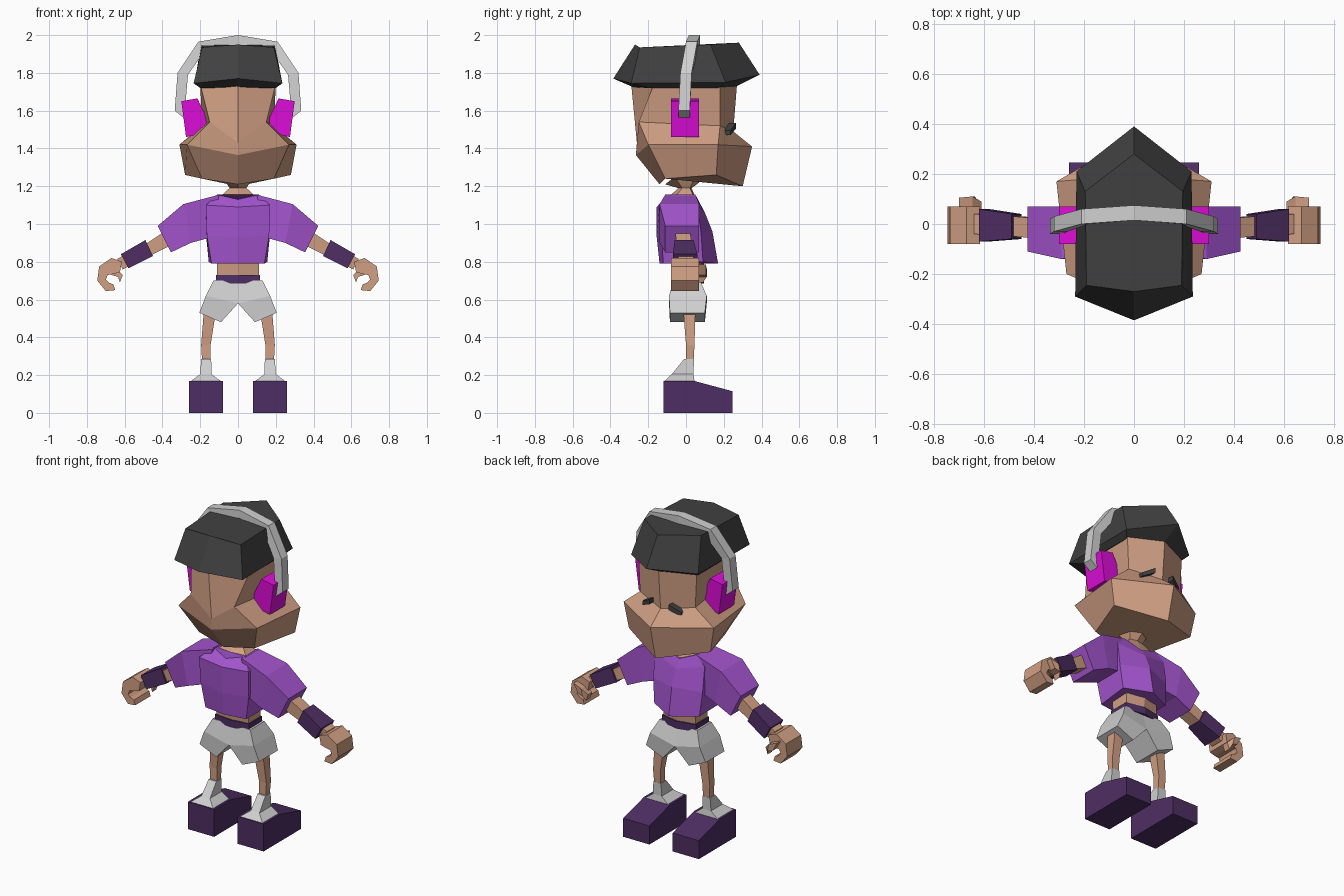
import bpy, bmesh, math
from mathutils import Vector

if "Cube" in bpy.data.objects:
    bpy.data.objects.remove(bpy.data.objects["Cube"])


def material(name, rgb):
    m = bpy.data.materials.new(name)
    m.use_nodes = True
    m.diffuse_color = (*rgb, 1)
    m.node_tree.nodes["Principled BSDF"].inputs["Base Color"].default_value = (*rgb, 1)
    return m


skin = material("skin", (0.64, 0.35, 0.23))
purple = material("shirt purple", (0.37, 0.09, 0.62))
plum = material("dark plum", (0.076, 0.027, 0.125))
grey = material("light grey", (0.63, 0.63, 0.63))
black = material("charcoal", (0.052, 0.052, 0.052))
magenta = material("magenta", (0.72, 0.004, 0.68))


def loft(name, rings, mat):
    """Skin a solid through rings with equal point counts, flat shaded."""
    bm = bmesh.new()
    vs = [[bm.verts.new(p) for p in r] for r in rings]
    n = len(rings[0])
    for a, b in zip(vs, vs[1:]):
        for i in range(n):
            j = (i + 1) % n
            bm.faces.new((a[i], a[j], b[j], b[i]))
    bm.faces.new(vs[0])
    bm.faces.new(vs[-1])
    bmesh.ops.recalc_face_normals(bm, faces=bm.faces)
    me = bpy.data.meshes.new(name)
    bm.to_mesh(me)
    bm.free()
    me.materials.append(mat)
    ob = bpy.data.objects.new(name, me)
    bpy.context.collection.objects.link(ob)
    return ob


def pair(name, rings, mat):
    """Build the part on the left and its reflection on the right."""
    for side, s in (("left", 1), ("right", -1)):
        loft(f"{side}_{name}", [[(s * p[0], p[1], p[2]) for p in r] for r in rings], mat)


def hexa(back, back_corner, front_corner, front):
    """Six-sided symmetric ring; back and front are (y, z), corners (x, y, z)."""
    def flip(p):
        return (-p[0], p[1], p[2])
    return [(0, *back), back_corner, front_corner, (0, *front),
            flip(front_corner), flip(back_corner)]


def rect(x0, x1, y0, y1, z0, z1=None):
    """Four-sided ring; height runs from z0 at x0 to z1 at x1."""
    z1 = z0 if z1 is None else z1
    return [(x0, y0, z0), (x1, y0, z1), (x1, y1, z1), (x0, y1, z0)]


def slab(top, bottom, y0, y1):
    """Ring across an arm: top and bottom are (x, z)."""
    return [(top[0], y0, top[1]), (top[0], y1, top[1]),
            (bottom[0], y1, bottom[1]), (bottom[0], y0, bottom[1])]


# Head: small chin, wide jaw, pinched cheeks, tapered cranium
loft("head", [
    hexa((-0.14, 1.21), (0.19, -0.11, 1.24), (0.28, 0.16, 1.26), (0.30, 1.20)),
    hexa((-0.265, 1.365), (0.27, -0.20, 1.42), (0.31, 0.17, 1.42), (0.35, 1.41)),
    hexa((-0.26, 1.43), (0.15, -0.25, 1.54), (0.19, 0.18, 1.52), (0.25, 1.49)),
    hexa((-0.29, 1.74), (0.20, -0.17, 1.74), (0.20, 0.18, 1.74), (0.27, 1.74)),
], skin)

# Slanted eyes on the face
pair("eye", [[(0.065, y, 1.535), (0.135, y - 0.03, 1.495),
              (0.135, y - 0.03, 1.47), (0.065, y, 1.505)] for y in (0.20, 0.265)], black)

# Cap of hair with an overhanging rim
loft("hair_cap", [
    hexa((-0.28, 1.725), (0.20, -0.20, 1.72), (0.20, 0.17, 1.72), (0.26, 1.725)),
    hexa((-0.385, 1.77), (0.235, -0.29, 1.745), (0.23, 0.21, 1.75), (0.39, 1.79)),
    hexa((-0.27, 1.95), (0.19, -0.245, 1.935), (0.195, 0.13, 1.95), (0.28, 1.96)),
], black)

# Headphone band: (outer x, outer z, inner x, inner z, y centre)
half_band = [(0.335, 1.60, 0.285, 1.56, -0.01), (0.32, 1.80, 0.265, 1.79, 0.0),
             (0.21, 1.965, 0.18, 1.91, 0.03)]
band = ([(-a, b, -c, d, y) for a, b, c, d, y in half_band]
        + [(0, 2.0, 0, 1.95, 0.045)] + half_band[::-1])
loft("headphone_band", [[(a, y - 0.03, b), (a, y + 0.03, b), (c, y + 0.03, d), (c, y - 0.03, d)]
                        for a, b, c, d, y in band], grey)

# Ear cups lean inwards at the bottom
pair("ear_cup", [
    [(0.16, y, 1.55), (0.215, y, 1.665), (0.30, y, 1.65), (0.275, y, 1.46), (0.19, y, 1.48)]
    for y in (-0.08, 0.07)], magenta)

# Neck flares into the chest and under the jaw
loft("neck", [
    hexa((-0.13, 1.11), (0.11, -0.07, 1.13), (0.11, 0.05, 1.13), (0.07, 1.09)),
    hexa((-0.04, 1.19), (0.045, -0.02, 1.19), (0.045, 0.02, 1.19), (0.03, 1.19)),
    hexa((-0.11, 1.21), (0.08, -0.06, 1.25), (0.07, 0.05, 1.25), (0.07, 1.22)),
], skin)

# Shirt body and sleeves
loft("shirt", [
    hexa((-0.14, 0.79), (0.14, -0.12, 0.79), (0.155, 0.09, 0.80), (0.17, 0.79)),
    hexa((-0.155, 0.93), (0.165, -0.13, 0.94), (0.17, 0.08, 0.95), (0.14, 0.96)),
    hexa((-0.155, 1.09), (0.17, -0.14, 1.10), (0.17, 0.06, 1.10), (0.10, 1.06)),
    hexa((-0.12, 1.13), (0.11, -0.08, 1.155), (0.11, 0.05, 1.155), (0.07, 1.11)),
], purple)
pair("sleeve", [
    slab((0.10, 1.155), (0.14, 0.93), -0.11, 0.05),
    slab((0.29, 1.105), (0.25, 0.90), -0.14, 0.07),
    slab((0.425, 0.99), (0.355, 0.85), -0.11, 0.07),
], purple)

# Forearm, wristband and curled hand
pair("forearm", [
    slab((0.36, 0.98), (0.33, 0.90), -0.06, 0.02),
    slab((0.48, 0.90), (0.44, 0.845), -0.05, 0.03),
    slab((0.64, 0.815), (0.61, 0.76), -0.04, 0.04),
], skin)
pair("wristband", [
    slab((0.49, 0.915), (0.45, 0.83), -0.06, 0.04),
    slab((0.62, 0.84), (0.58, 0.765), -0.07, 0.06),
], plum)
spine = [(0.615, 0.80, 0.625, 0.745), (0.67, 0.82, 0.66, 0.735), (0.735, 0.775, 0.69, 0.73),
         (0.745, 0.70, 0.70, 0.705), (0.70, 0.645, 0.685, 0.69), (0.65, 0.65, 0.66, 0.68)]
pair("hand", [slab((a, b), (c, d), -0.08, 0.07) for a, b, c, d in spine], skin)
pair("thumb", [
    slab((0.70, 0.785), (0.67, 0.73), 0.05, 0.105),
    slab((0.645, 0.765), (0.635, 0.72), 0.05, 0.11),
    slab((0.61, 0.73), (0.625, 0.69), 0.05, 0.09),
], skin)

# Waist and belt
loft("waist", [
    hexa((-0.06, 0.68), (0.11, -0.05, 0.68), (0.11, 0.06, 0.68), (0.08, 0.68)),
    hexa((-0.08, 0.82), (0.11, -0.06, 0.82), (0.11, 0.07, 0.82), (0.10, 0.82)),
], skin)
loft("belt", [
    hexa((-0.075, z), (0.117, -0.06, z), (0.117, 0.07, z), (0.095, z))
    for z in (0.685, 0.73)], plum)

# Shorts: one lofted half per leg, meeting on the centre line
pair("shorts_leg", [
    rect(0, 0.13, -0.065, 0.075, 0.70),
    rect(0, 0.17, -0.09, 0.11, 0.58, 0.62),
    rect(0.09, 0.205, -0.085, 0.10, 0.48, 0.53),
], grey)

# Legs, flared socks and wedge shoes
pair("leg", [
    rect(0.115, 0.18, -0.015, 0.05, 0.55),
    rect(0.145, 0.195, 0.0, 0.045, 0.36),
    rect(0.145, 0.19, 0.0, 0.04, 0.27),
], skin)
pair("sock", [
    rect(0.142, 0.195, -0.01, 0.042, 0.285),
    rect(0.14, 0.20, -0.075, 0.04, 0.205),
    rect(0.09, 0.25, -0.115, 0.045, 0.168),
], grey)
pair("shoe", [
    [(x, -0.12, 0), (x, 0.245, 0), (x, 0.245, 0.115), (x, 0.04, 0.17), (x, -0.12, 0.17)]
    for x in (0.08, 0.26)], plum)
